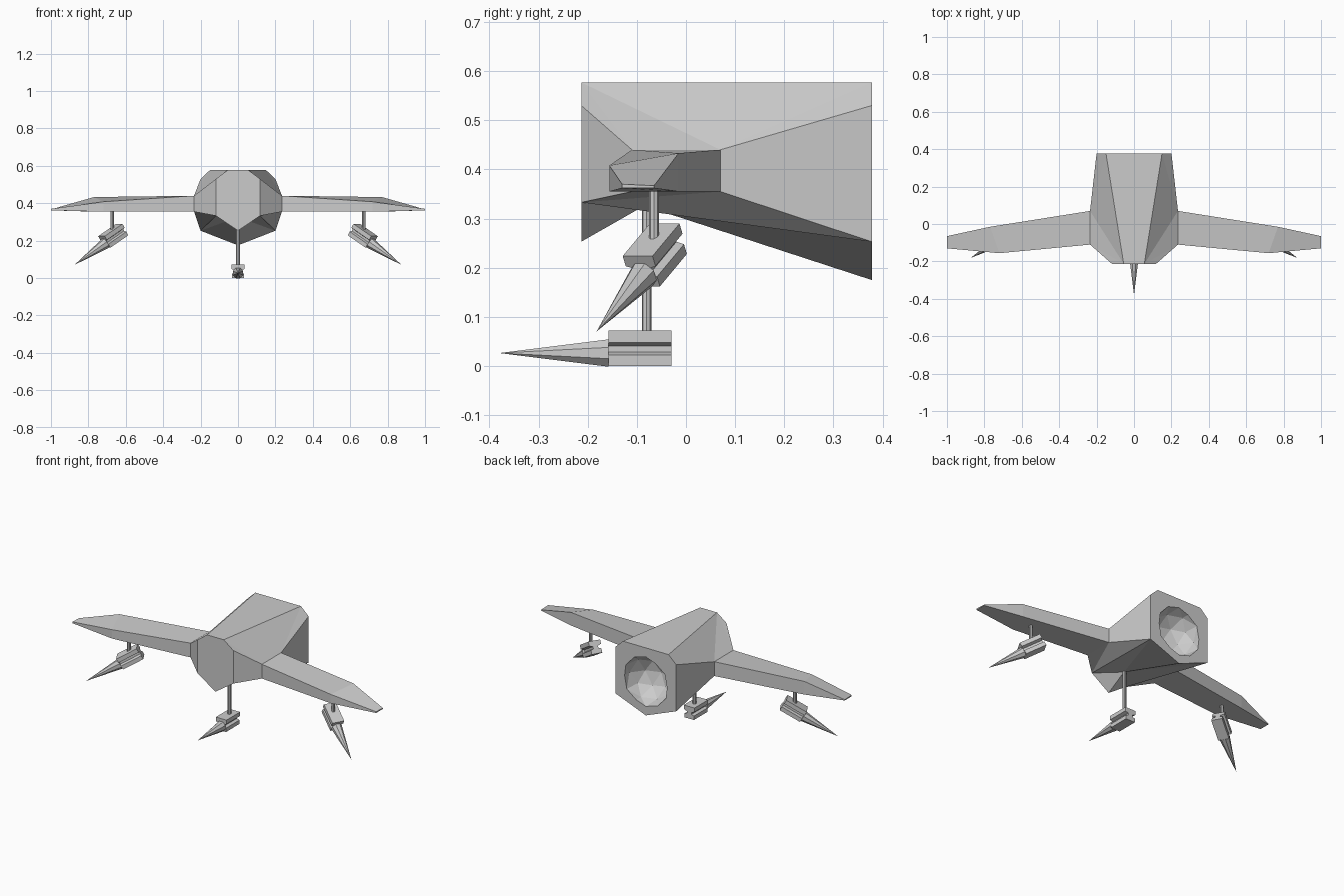
import bpy, bmesh
from math import radians, pi
from mathutils import Matrix, Vector

if "Cube" in bpy.data.objects:
    bpy.data.objects.remove(bpy.data.objects["Cube"])


def make(name, verts, faces, mirror=False, matrix=None):
    """Mesh object from points and faces, optionally mirrored across x = 0."""
    bm = bmesh.new()
    for s in ((1, -1) if mirror else (1,)):
        vs = [bm.verts.new((x * s, y, z)) for x, y, z in verts]
        for f in faces:
            bm.faces.new([vs[i] for i in f])
    bmesh.ops.remove_doubles(bm, verts=bm.verts, dist=1e-5)
    bmesh.ops.recalc_face_normals(bm, faces=bm.faces)
    return finish(name, bm, matrix)


def finish(name, bm, matrix=None):
    if matrix:
        bm.transform(matrix)
    me = bpy.data.meshes.new(name)
    bm.to_mesh(me)
    bm.free()
    ob = bpy.data.objects.new(name, me)
    bpy.context.collection.objects.link(ob)
    return ob


def loft(name, rings, mirror=False, matrix=None):
    """Closed skin through rings of equal point count."""
    n = len(rings[0])
    verts = [p for r in rings for p in r]
    faces = [(a * n + i, a * n + (i + 1) % n, (a + 1) * n + (i + 1) % n, (a + 1) * n + i)
             for a in range(len(rings) - 1) for i in range(n)]
    last = (len(rings) - 1) * n
    faces += [tuple(range(n))[::-1], tuple(range(last, last + n))]
    return make(name, verts, faces, mirror, matrix)


def cone(name, r1, r2, depth, sides, matrix):
    bm = bmesh.new()
    bmesh.ops.create_cone(bm, cap_ends=True, segments=sides, radius1=r1,
                          radius2=r2, depth=depth)
    bmesh.ops.remove_doubles(bm, verts=bm.verts, dist=1e-6)
    return finish(name, bm, matrix)


# fuselage: front ring, back ring, wing root and raised keel point (right half)
F, B = -0.213, 0.378
hull = [
    (0, F, .577), (.055, F, .577), (.118, F, .53), (.118, F, .333), (0, F, .253),
    (0, B, .577), (.15, B, .577), (.2, B, .53), (.2, B, .253), (0, B, .175),
    (.235, -.11, .44), (.235, .07, .44), (.235, .07, .355), (.235, -.11, .355),
    (0, -.085, .326),
]
hull_faces = [
    (0, 1, 2, 3, 4), (5, 6, 7, 8, 9), (0, 1, 6, 5),
    (1, 2, 10), (1, 10, 11), (1, 11, 6), (6, 11, 7),
    (2, 3, 13, 10), (7, 11, 12, 8), (10, 11, 12, 13),
    (3, 13, 12), (3, 12, 8), (3, 4, 14), (3, 14, 8), (14, 9, 8),
]
fuselage = make("fuselage", hull, hull_faces, mirror=True)

# faceted engine bowl cut into the back
bm = bmesh.new()
bmesh.ops.create_icosphere(bm, subdivisions=2, radius=.147)
cutter = finish("engine_bowl_cutter", bm, Matrix.Translation((0, B + .001, .376)))
cutter.hide_render = True
cutter.hide_viewport = True
cut = fuselage.modifiers.new("engine_bowl", 'BOOLEAN')
cut.operation = 'DIFFERENCE'
cut.solver = 'EXACT'
cut.object = cutter

# wings: root, middle and tip sections
loft("wings", [
    [(.234, -.11, .44), (.234, .07, .44), (.234, .07, .355), (.234, -.11, .355)],
    [(.72, -.156, .408), (.77, -.015, .433), (.77, -.015, .355), (.72, -.156, .355)],
    [(1, -.13, .37), (1, -.065, .367), (1, -.065, .362), (1, -.13, .362)],
], mirror=True)

# guns: grooved body, pointed barrel and hanging strut
half = [(.035, 0), (.035, -.024), (.015, -.031), (.015, -.043), (.031, -.049), (.031, -.072)]
profile = half + [(-x, z) for x, z in reversed(half)]


def gun(side, joint, strut_top, yaw, pitch):
    place = (Matrix.Translation(joint) @ Matrix.Rotation(radians(yaw), 4, 'Z')
             @ Matrix.Rotation(radians(pitch), 4, 'X'))
    loft(side + "_gun_body", [[(x, y, z) for x, z in profile] for y in (-.078, .05)],
         matrix=place)
    cone(side + "_gun_barrel", .03, 0, .222, 8,
         place @ Matrix.Translation((0, -.189, -.0455)) @ Matrix.Rotation(pi / 2, 4, 'X')
         @ Matrix.Rotation(pi / 8, 4, 'Z'))
    top, low = strut_top, joint[2] - .006
    cone(side + "_gun_strut", .01, .01, top - low, 8,
         Matrix.Translation((joint[0], joint[1], (top + low) / 2)))


gun("center", (0, -.08, .072), .345, 0, 0)
gun("right", (.672, -.065, .264), .37, 60, 31)
gun("left", (-.672, -.065, .264), .37, -60, 31)
